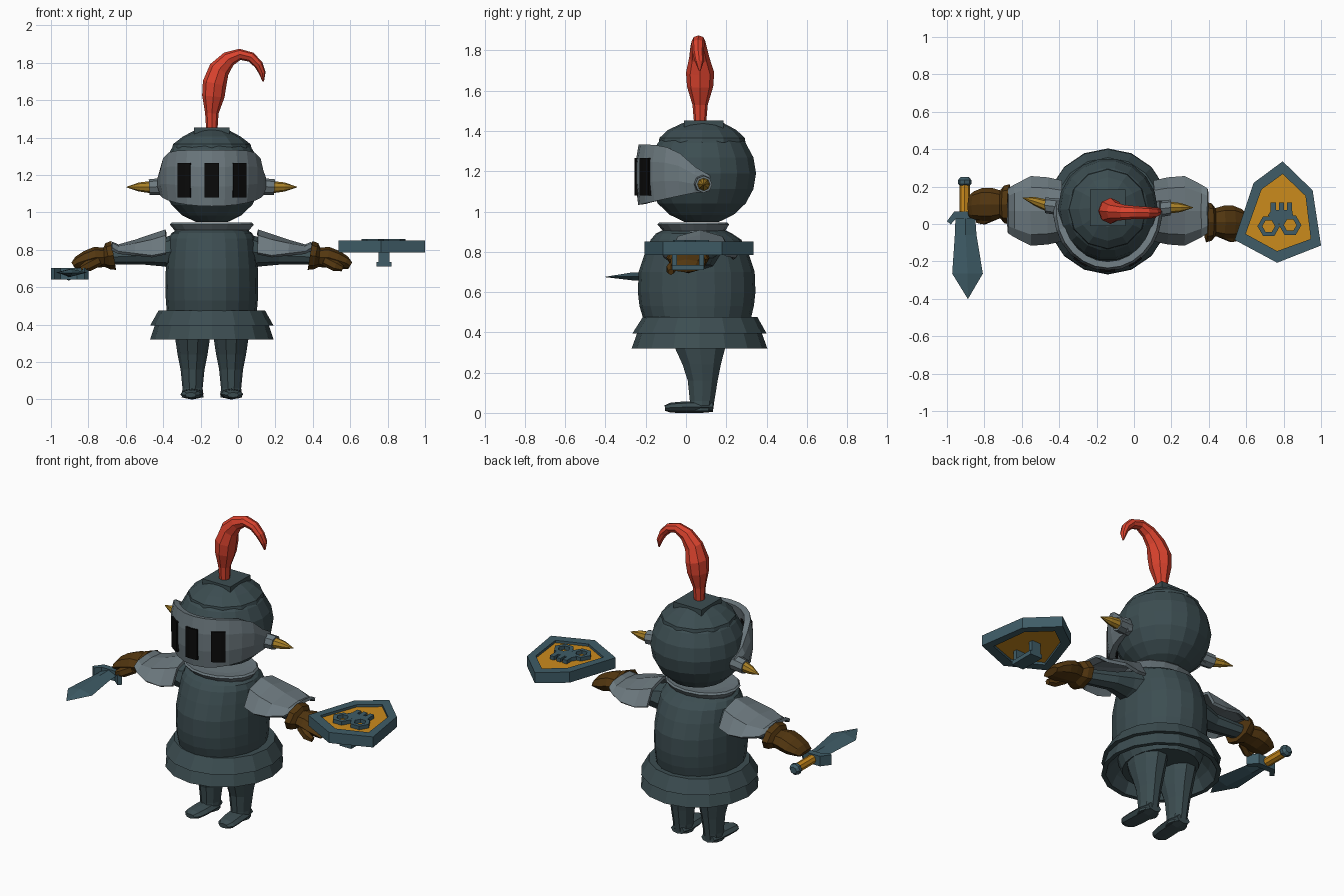
import bpy, bmesh
from math import sin, cos, pi, radians
from mathutils import Vector as V

CX = -0.14  # centre line of the figure


def material(name, r, g, b):
    m = bpy.data.materials.new(name)
    m.diffuse_color = (r, g, b, 1)
    return m


IRON = material("iron", .045, .074, .082)
PLATE = material("plate", .15, .19, .21)
STEEL = material("steel", .05, .108, .135)
GOLD = material("gold", .60, .26, .012)
HORN = material("horn", .40, .22, .02)
LEATHER = material("leather", .085, .037, .005)
RED = material("red", .70, .055, .027)
BLACK = material("black", .003, .003, .003)


def make(name, verts, faces, mat, thick=0):
    me = bpy.data.meshes.new(name)
    me.from_pydata([tuple(v) for v in verts], [], faces)
    bm = bmesh.new()
    bm.from_mesh(me)
    bmesh.ops.recalc_face_normals(bm, faces=bm.faces)
    bm.to_mesh(me)
    bm.free()
    me.materials.append(mat)
    ob = bpy.data.objects.new(name, me)
    bpy.context.collection.objects.link(ob)
    if thick:
        mod = ob.modifiers.new("thickness", 'SOLIDIFY')
        mod.thickness = thick
        mod.offset = 0
    return ob


def loft(name, rings, mat, caps=True, loop=False, closed=True, thick=0):
    """Skin a list of rings that all have the same number of points."""
    n, m = len(rings[0]), len(rings)
    faces = [(i * n + j, i * n + (j + 1) % n, (i + 1) % m * n + (j + 1) % n, (i + 1) % m * n + j)
             for i in range(m if loop else m - 1) for j in range(n if closed else n - 1)]
    if caps and not loop:
        faces += [tuple(range(n)), tuple(range((m - 1) * n, m * n))]
    return make(name, [p for r in rings for p in r], faces, mat, thick)


def tube(name, secs, mat, n=8, ref=(0, 1, 0)):
    """secs: (x, y, z, a, b); b runs along ref, a across it."""
    ref, pts = V(ref), [V(s[:3]) for s in secs]
    rings = []
    for i, s in enumerate(secs):
        t = (pts[min(i + 1, len(pts) - 1)] - pts[max(i - 1, 0)]).normalized()
        u = ref.cross(t).normalized()
        rings.append([pts[i] + u * s[3] * cos(2 * pi * k / n) + ref * s[4] * sin(2 * pi * k / n)
                      for k in range(n)])
    return loft(name, rings, mat)


def oval(x, y, z, rx, ry, n):
    return [(x + rx * cos(2 * pi * k / n), y + ry * sin(2 * pi * k / n), z) for k in range(n)]


def turned(name, secs, mat, n=20, x=CX, **kw):
    """secs: (z, rx, ry, cy)"""
    return loft(name, [oval(x, cy, z, rx, ry, n) for z, rx, ry, cy in secs], mat, **kw)


def prism(name, pts, z0, z1, mat):
    return loft(name, [[(x, y, z) for x, y in pts] for z in (z0, z1)], mat)


def box(name, x0, x1, y0, y1, z0, z1, mat):
    return prism(name, [(x0, y0), (x1, y0), (x1, y1), (x0, y1)], z0, z1, mat)


def frame(name, outer, inner, z0, z1, mat):
    return loft(name, [[(x, y, z) for x, y in p]
                       for p, z in ((outer, z0), (outer, z1), (inner, z1), (inner, z0))], mat, loop=True)


# Torso, two-tier skirt and collar
turned("torso", [(.35, .20, .23, .06), (.46, .24, .265, .055), (.53, .246, .284, .053), (.60, .248, .292, .053),
                 (.70, .246, .288, .053), (.79, .238, .258, .053), (.86, .23, .225, .05), (.89, .215, .19, .04),
                 (.91, .18, .15, .04)], IRON)
turned("skirt", [(.475, .24, .265, .06), (.475, .285, .285, .07), (.395, .33, .333, .067), (.395, .305, .31, .067),
                 (.32, .33, .337, .067), (.32, .305, .31, .067), (.38, .27, .28, .067), (.43, .22, .24, .067)],
       IRON, n=16, caps=False, loop=True)
turned("collar", [(.88, .17, .13, .04), (.885, .20, .155, .04), (.905, .20, .155, .04), (.935, .225, .178, .036),
                  (.945, .215, .17, .036), (.94, .15, .12, .04)], PLATE, n=16)

# Helmet with stepped crown
head = []
for k in range(1, 10):
    a = -pi / 2 + pi * k / 10
    head.append((1.19 + .255 * sin(a), .267 * cos(a), .274 * cos(a), .078))
turned("helmet", head, IRON, n=18)
turned("crown_cap", [(1.31, .20, .20, .08), (1.345, .212, .215, .08), (1.365, .207, .212, .08),
                     (1.405, .155, .17, .08), (1.44, .09, .10, .085)], IRON, n=12)
box("crown_block", CX - .095, CX + .095, -.01, .185, 1.41, 1.453, IRON)


# Visor: curved band narrowing to the pivots, with three dark slots
def on_visor(t, z, off=0):
    return (CX + (.272 + off) * sin(t), .075 - (.305 + off) * cos(t), z)


cols = []
for k in range(15):
    t = radians(-98 + 14 * k)
    c = max(cos(t), 0)
    top, bot = 1.17 + .16 * (1 - (1 - c) ** 3), 1.105 - .07 * c
    cols.append([on_visor(t, bot + (top - bot) * f, o) for f, o in ((0, -.01), (.35, .003), (.7, .003), (1, -.012))])
loft("visor", cols, PLATE, caps=False, closed=False, thick=.035)
for x in (-.135, 0, .135):
    t0, t1 = (x - .036) / .27, (x + .036) / .27
    loft("visor_slot", [[on_visor(t0 + (t1 - t0) * k / 3 + x * .25, z, o)
                         for z, o in ((1.08, -.02), (1.08, .026), (1.265, .026), (1.265, -.02))]
                        for k in range(4)], BLACK)

# Horns on round sockets
for s, y0, y1 in ((-1, .09, .14), (1, .078, .088)):
    tube("horn_socket", [(CX + s * .25, y0, 1.14, .045, .045), (CX + s * .335, y0 + .01, 1.135, .042, .042)], PLATE)
    tube("horn", [(CX + s * .33, y0 + .01, 1.135, .032, .032), (CX + s * .39, (y0 + y1) / 2 + .005, 1.136, .024, .024),
                  (CX + s * .455, y1, 1.135, .002, .002)], HORN)

# Plume
tube("plume", [(-.14, .07, 1.44, .03, .03), (-.14, .07, 1.53, .036, .038), (-.132, .07, 1.62, .06, .065),
               (-.125, .07, 1.69, .064, .07), (-.10, .066, 1.765, .056, .05), (-.05, .062, 1.82, .042, .04),
               (.01, .062, 1.845, .03, .034), (.07, .06, 1.83, .027, .032), (.11, .06, 1.79, .024, .028),
               (.13, .066, 1.745, .018, .022), (.135, .068, 1.70, .004, .005)], RED, n=8)

# Legs and feet
for s in (-1, 1):
    x = CX + s * .103
    turned("leg", [(.40, .10, .15, .07), (.32, .092, .13, .07), (.24, .08, .10, .078), (.16, .064, .078, .083),
                   (.06, .054, .064, .08), (.01, .058, .062, .075)], IRON, n=10, x=x)
    tube("foot", [(x, .135, .03, .025, .045), (x, .08, .03, .03, .06), (x + s * .005, -.02, .028, .028, .06),
                  (x + s * .01, -.075, .026, .025, .055), (x + s * .01, -.105, .024, .014, .03)],
         IRON, ref=(1, 0, 0))

# Arms, shoulder plates and gauntlets; hy is the hand's y position
for s, hy in ((-1, .105), (1, .01)):
    def at(d): return CX + s * d
    tube("arm", [(at(.18), .06, .79, .10, .12), (at(.26), .065, .785, .075, .09), (at(.36), .07, .77, .05, .065),
                 (at(.56), hy, .76, .038, .05)], IRON)
    plate = []
    for d, h, top, low in ((.245, .155, .90, .78), (.32, .172, .875, .765), (.41, .18, .845, .775),
                           (.50, .135, .82, .785), (.535, .115, .835, .805)):
        plate.append([(at(d), .07 + h * u, low + (top - low) * v)
                      for u, v in ((-1, 0), (-.68, .75), (0, 1), (.68, .75), (1, 0))])
    loft("shoulder_plate", plate, PLATE, caps=False, closed=False, thick=.018)
    tube("gauntlet", [(at(.525), hy, .77, .078, .108), (at(.555), hy, .765, .072, .10), (at(.575), hy, .76, .052, .075),
                      (at(.62), hy, .76, .056, .088), (at(.67), hy, .745, .05, .088),
                      (at(.715), hy - .005, .73, .036, .075), (at(.74), hy - .01, .715, .02, .06)], LEATHER)
    tube("thumb", [(at(.60), hy - .06, .745, .03, .025), (at(.66), hy - .085, .715, .03, .025),
                   (at(.70), hy - .085, .70, .016, .016)], LEATHER, n=6)

# Sword lying flat, pointing forward
X = (1, 0, 0)
tube("sword_pommel", [(-.905, .25, .67, .02, .022), (-.905, .235, .67, .034, .036), (-.905, .215, .67, .034, .036),
                      (-.905, .20, .67, .02, .022)], STEEL, ref=X)
tube("sword_grip", [(-.905, .215, .67, .027, .027), (-.905, .06, .67, .027, .027)], GOLD, ref=X)
prism("sword_guard", [(-1, .015), (-.98, -.002), (-.95, .03), (-.86, .03), (-.82, -.002), (-.80, .015),
                      (-.845, .068), (-.96, .068)], .64, .702, STEEL)
tube("sword_blade", [(-.902, .05, .675, .022, .052), (-.90, -.06, .676, .022, .058), (-.89, -.265, .678, .02, .082),
                     (-.888, -.40, .675, .001, .001)], STEEL, n=4, ref=X)

# Shield lying flat, with raised emblem and hand strap
outer = [(.795, .335), (.955, .18), (1, -.115), (.765, -.207), (.538, -.085), (.64, .22)]
inner = [(.795, .267), (.917, .15), (.945, -.08), (.765, -.145), (.597, -.053), (.682, .185)]
frame("shield_rim", outer, inner, .785, .85, STEEL)
prism("shield_panel", inner, .80, .835, GOLD)


def hexagon(x, y, r):
    return [(p[0], p[1]) for p in oval(x, y, 0, r, r, 6)]


for x, y in ((.72, -.012), (.835, -.006)):
    frame("emblem_eye", hexagon(x, y, .06), hexagon(x, y, .034), .83, .858, STEEL)
prism("emblem_jaw", [(.745, .03), (.775, .0), (.80, .0), (.82, .03), (.85, .045), (.845, .075), (.735, .075),
                     (.715, .045)], .83, .858, STEEL)
for x in (.745, .788, .832):
    box("emblem_tooth", x - .014, x + .014, .07, .115, .83, .858, STEEL)
box("shield_strap", .74, .82, -.07, .09, .71, .735, STEEL)
for y in (-.07, .065):
    box("strap_post", .75, .81, y, y + .025, .72, .805, STEEL)
